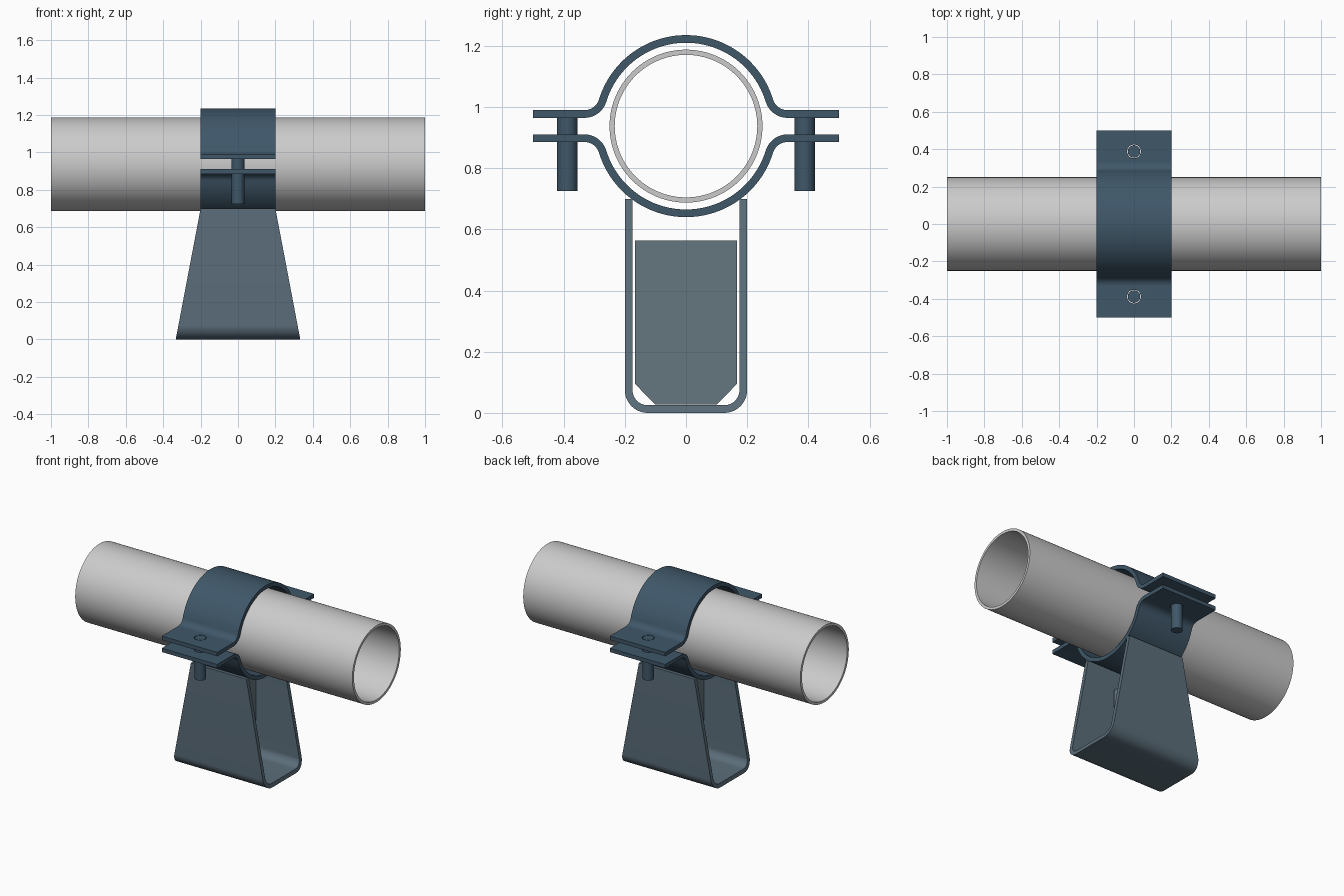
import bpy, bmesh, math
from mathutils import Vector

if "Cube" in bpy.data.objects:
    bpy.data.objects.remove(bpy.data.objects["Cube"])

CZ = 0.9375          # pipe axis height
T = 0.025            # sheet thickness
BOLT_Y = 0.388


def material(name, rgb):
    m = bpy.data.materials.new(name)
    m.diffuse_color = (*rgb, 1)
    m.use_nodes = True
    m.node_tree.nodes["Principled BSDF"].inputs["Base Color"].default_value = m.diffuse_color
    return m


CLAMP = material("clamp_blue", (0.05, 0.095, 0.14))
STEEL = material("bracket_blue", (0.105, 0.155, 0.195))
PLATE = material("rib_blue", (0.13, 0.18, 0.215))


def finish(name, bm, mat=None):
    bmesh.ops.recalc_face_normals(bm, faces=bm.faces)
    me = bpy.data.meshes.new(name)
    bm.to_mesh(me)
    bm.free()
    ob = bpy.data.objects.new(name, me)
    bpy.context.collection.objects.link(ob)
    if mat:
        me.materials.append(mat)
    smooth(ob)
    return ob


def smooth(ob):
    bpy.ops.object.select_all(action='DESELECT')
    ob.select_set(True)
    bpy.context.view_layer.objects.active = ob
    bpy.ops.object.shade_smooth_by_angle(angle=math.radians(30))


def arc(cy, cz, r, a0, a1, n):
    return [(cy + r * math.cos(a0 + (a1 - a0) * i / n),
             cz + r * math.sin(a0 + (a1 - a0) * i / n)) for i in range(n + 1)]


def sheet(name, path, half_x, mat):
    """Bent sheet: thicken a (y, z) centre line, then span it along x."""
    pts = [Vector(p) for p in path]
    bm = bmesh.new()
    rings = []
    for i, p in enumerate(pts):
        d = (pts[min(i + 1, len(pts) - 1)] - pts[max(i - 1, 0)]).normalized()
        n = Vector((-d.y, d.x)) * T / 2
        ring = []
        for q, s in ((p + n, 1), (p + n, -1), (p - n, -1), (p - n, 1)):
            ring.append(bm.verts.new((s * half_x(q.y), q.x, q.y)))
        rings.append(ring)
    for a, b in zip(rings, rings[1:]):
        for k in range(4):
            bm.faces.new((a[k], a[(k + 1) % 4], b[(k + 1) % 4], b[k]))
    bm.faces.new(rings[0])
    bm.faces.new(rings[-1])
    return finish(name, bm, mat)


def cylinder(name, r, y, z0, z1, mat=None):
    bm = bmesh.new()
    bmesh.ops.create_cone(bm, cap_ends=True, segments=48, radius1=r, radius2=r, depth=z1 - z0)
    bmesh.ops.translate(bm, verts=bm.verts, vec=(0, y, (z0 + z1) / 2))
    return finish(name, bm, mat)


# Pipe: hollow tube along x
bm = bmesh.new()
N = 96
loops = []
for x, r in ((-1, 0.25), (1, 0.25), (1, 0.233), (-1, 0.233)):
    loops.append([bm.verts.new((x, r * math.cos(2 * math.pi * i / N),
                                CZ + r * math.sin(2 * math.pi * i / N))) for i in range(N)])
for k in range(4):
    a, b = loops[k], loops[(k + 1) % 4]
    for i in range(N):
        j = (i + 1) % N
        bm.faces.new((a[i], a[j], b[j], b[i]))
finish("pipe", bm)

# Clamp halves: flange, fillet, half ring, fillet, flange
R, F, GAP = 0.285, 0.0625, 0.0395
fz = GAP + F
fy = math.sqrt((R + F) ** 2 - fz ** 2)
ang = math.atan2(fz, fy)
right = [(0.5, GAP), (0.44, GAP)] + arc(fy, fz, F, -math.pi / 2, ang - math.pi, 14)
ring = arc(0, 0, R, ang, math.pi - ang, 64)[1:-1]
left = [(-y, z) for y, z in reversed(right)]
profile = right + ring + left
for name, s in (("clamp_upper", 1), ("clamp_lower", -1)):
    half = sheet(name, [(y, CZ + s * z) for y, z in profile], lambda z: 0.2, CLAMP)
    # Bolt holes
    for side in (-1, 1):
        cutter = cylinder("hole_cutter", 0.0365, side * BOLT_Y, 0.8, 1.1)
        cutter.hide_render = True
        mod = half.modifiers.new("hole", 'BOOLEAN')
        mod.operation = 'DIFFERENCE'
        mod.solver = 'EXACT'
        mod.object = cutter
        bpy.context.view_layer.objects.active = half
        bpy.ops.object.modifier_apply(modifier=mod.name)
        bpy.data.objects.remove(cutter)
    smooth(half)

# Bolts
for name, side in (("bolt_left", -1), ("bolt_right", 1)):
    cylinder(name, 0.0335, side * BOLT_Y, 0.725, CZ + GAP + T / 2, CLAMP)

# Saddle: tapered U-shaped bracket
h, c = T / 2, 0.0625
W = 0.2 - h
corner = arc(W - c, h + c, c, 0, -math.pi / 2, 14)
u = [(W, 0.70)] + corner
u += [(-y, z) for y, z in reversed(u)]
sheet("saddle_bracket", u, lambda z: 0.333 - 0.19 * z, STEEL)

# Rib: chamfered plate across the inside of the saddle
bm = bmesh.new()
outline = [(0.167, 0.563), (0.167, 0.095), (0.1, 0.027),
           (-0.1, 0.027), (-0.167, 0.095), (-0.167, 0.563)]
face = bm.faces.new([bm.verts.new((-T / 2, y, z)) for y, z in outline])
ext = bmesh.ops.extrude_face_region(bm, geom=[face])
bmesh.ops.translate(bm, vec=(T, 0, 0),
                    verts=[g for g in ext["geom"] if isinstance(g, bmesh.types.BMVert)])
finish("saddle_rib", bm, PLATE)
